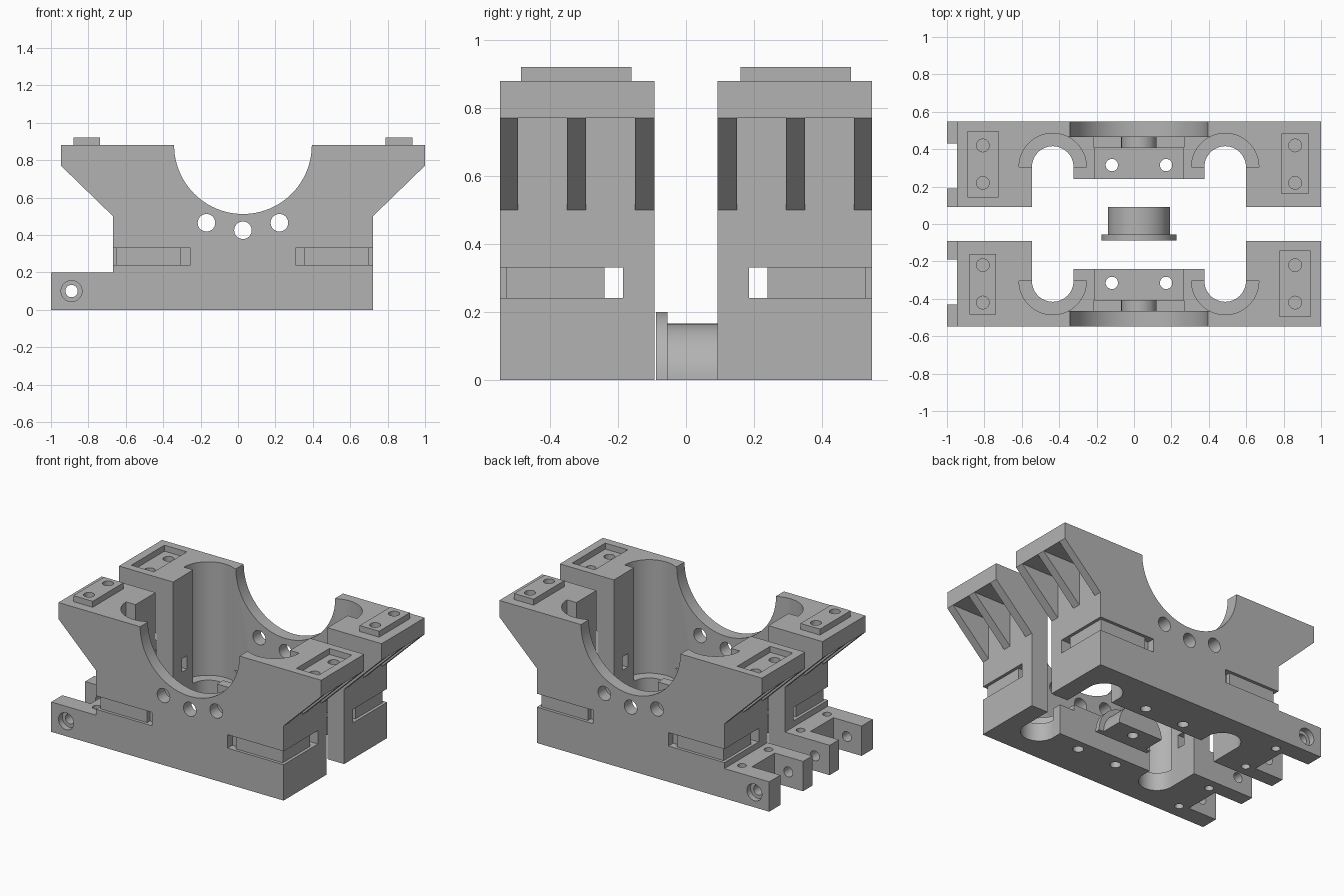
import bpy, bmesh, math
from mathutils import Matrix

if "Cube" in bpy.data.objects:
    bpy.data.objects.remove(bpy.data.objects["Cube"], do_unlink=True)

gray = bpy.data.materials.new("plain gray")
gray.use_nodes = True
gray.diffuse_color = (0.45, 0.45, 0.45, 1)
gray.node_tree.nodes["Principled BSDF"].inputs["Base Color"].default_value = gray.diffuse_color
CX = 0.0265     # symmetry plane of the body in x


def make(name, bm):
    bmesh.ops.recalc_face_normals(bm, faces=bm.faces)
    mesh = bpy.data.meshes.new(name)
    bm.to_mesh(mesh)
    bm.free()
    ob = bpy.data.objects.new(name, mesh)
    bpy.context.scene.collection.objects.link(ob)
    return ob


def box(x0, x1, y0, y1, z0, z1, s=1):
    bm = bmesh.new()
    size = Matrix.Diagonal((x1 - x0, y1 - y0, z1 - z0, 1))
    mid = Matrix.Translation(((x0 + x1) / 2, s * (y0 + y1) / 2, (z0 + z1) / 2))
    bmesh.ops.create_cube(bm, size=1, matrix=mid @ size)
    return make("box", bm)


def cyl(axis, r, x, a, lo, hi, s=1, seg=32):
    """Cylinder along Z (a is y) or along Y (a is z)."""
    mid = (lo + hi) / 2
    if axis == 'Z':
        m = Matrix.Translation((x, s * a, mid))
    else:
        m = Matrix.Translation((x, s * mid, a)) @ Matrix.Rotation(math.pi / 2, 4, 'X')
    bm = bmesh.new()
    bmesh.ops.create_cone(bm, cap_ends=True, segments=seg, radius1=r, radius2=r,
                          depth=hi - lo, matrix=m)
    return make("cylinder", bm)


def boolean(ob, tool, op='DIFFERENCE'):
    mod = ob.modifiers.new("bool", 'BOOLEAN')
    mod.operation, mod.solver, mod.object = op, 'EXACT', tool
    dg = bpy.context.evaluated_depsgraph_get()
    mesh = bpy.data.meshes.new_from_object(ob.evaluated_get(dg))
    ob.modifiers.clear()
    ob.data = mesh
    bpy.data.objects.remove(tool, do_unlink=True)


def finish(ob, name):
    ob.name = ob.data.name = name
    ob.data.materials.clear()
    ob.data.materials.append(gray)
    bpy.ops.object.select_all(action='DESELECT')
    ob.select_set(True)
    bpy.context.view_layer.objects.active = ob
    bpy.ops.object.shade_smooth_by_angle(angle=math.radians(30))


def build_half(name, s):
    out, inn = -0.548, -0.092
    # Body profile, extruded through its depth
    right = [(0.695, 0), (0.695, 0.5), (0.973, 0.77), (0.973, 0.88)]
    pts = [(CX + x, z) for x, z in right] + [(CX - x, z) for x, z in reversed(right)]
    bm = bmesh.new()
    face = bm.faces.new([bm.verts.new((x, s * out, z)) for x, z in pts])
    ext = bmesh.ops.extrude_face_region(bm, geom=[face])
    bmesh.ops.translate(bm, vec=(0, s * (inn - out), 0),
                        verts=[v for v in ext["geom"] if isinstance(v, bmesh.types.BMVert)])
    body = make(name, bm)

    def cut(tool):
        boolean(body, tool)

    def add(tool):
        boolean(body, tool, 'UNION')

    # Inner opening, hollow behind the saddle wall, gap behind the centre block
    cut(box(CX - 0.572, CX + 0.572, -0.24, 0, -0.1, 1, s))
    cut(box(CX - 0.46, CX + 0.46, -0.465, -0.2, 0.2, 1, s))
    cut(box(CX - 0.24, CX + 0.24, -0.465, -0.41, 0.06, 0.5, s))
    for side in (-1, 1):
        wx = CX + side * 0.461
        # Well: narrow slot through the floor, wider round recess above a ledge
        cut(cyl('Z', 0.111, wx, -0.305, -0.1, 1, s, 48))
        cut(box(wx - 0.111, wx + 0.111, -0.305, 0, -0.1, 1, s))
        well = cyl('Z', 0.18, wx, -0.305, 0.12, 1, s, 64)
        boolean(well, box(wx - 0.3, wx + 0.3, -0.305, 0, 0, 1.2, s))
        cut(well)
        # Pockets between the ribs under the overhang
        xs = sorted((CX + side * 0.695, CX + side * 1.1))
        for y0, y1 in ((-0.495, -0.35), (-0.295, -0.15)):
            cut(box(*xs, y0, y1, 0.49, 0.77, s))
        # Strap groove round the corner, with a window into the well
        xs = sorted((CX + side * 0.28, CX + side * 0.75))
        cut(box(*xs, -0.6, out + 0.02, 0.24, 0.33, s))
        xs = sorted((CX + side * 0.28, CX + side * 0.33))
        cut(box(*xs, -0.6, out + 0.05, 0.24, 0.33, s))
        xs = sorted((CX + side * 0.675, CX + side * 0.75))
        cut(box(*xs, -0.6, -0.185, 0.24, 0.33, s))
        xs = sorted((CX + side * 0.5, CX + side * 0.75))
        cut(box(*xs, -0.24, -0.185, 0.24, 0.33, s))

    # Raised centre block with its boss
    add(box(CX - 0.24, CX + 0.24, -0.41, -0.24, 0.1, 0.24, s))
    add(cyl('Y', 0.095, CX, 0.13, -0.5, -0.4, s))
    for x in (CX - 0.145, CX + 0.145):
        cut(cyl('Z', 0.033, x, -0.315, -0.1, 0.4, s))

    # Round saddle and three holes in the outer wall
    cut(cyl('Y', 0.368, CX, 0.88, -0.7, 0, s, 96))
    for x, z in ((-0.195, 0.465), (0, 0.425), (0.195, 0.465)):
        cut(cyl('Y', 0.047, CX + x, z, -0.7, -0.2, s))

    # Locating pad on one end, matching recess on the other
    pad = CX - s * 0.835
    add(box(pad - 0.072, pad + 0.072, -0.485, -0.16, 0.85, 0.92, s))
    rec = CX + s * 0.835
    cut(box(rec - 0.083, rec + 0.083, -0.495, -0.145, 0.84, 1, s))
    for x in (pad, rec):
        for y in (-0.22, -0.42):
            cut(cyl('Z', 0.034, x, y, 0.79, 1, s))

    # Hinge lug: forked block with cross pin hole and screw holes
    add(box(-1, -0.66, out, inn, 0, 0.2, s))
    cut(box(-1.1, -0.79, -0.43, -0.19, -0.1, 0.3, s))
    cut(cyl('Y', 0.033, -0.89, 0.1, -0.7, 0, s))
    cut(cyl('Y', 0.056, -0.89, 0.1, -0.7, out + 0.04, s))
    for y in (-0.45, -0.17):
        cut(cyl('Z', 0.027, -0.73, y, -0.1, 0.3, s))
    finish(body, name)


build_half("front_half", 1)
build_half("back_half", -1)

# Flanged half-round plug between the halves
plug = cyl('Y', 0.165, CX, 0, -0.07, 0.092, 1, 64)
boolean(plug, cyl('Y', 0.2, CX, 0, -0.088, -0.055, 1, 64), 'UNION')
boolean(plug, box(-0.5, 0.5, -0.5, 0.5, -0.5, 0))
boolean(plug, cyl('Z', 0.033, CX, 0.02, -0.1, 0.1))
finish(plug, "centre_plug")
